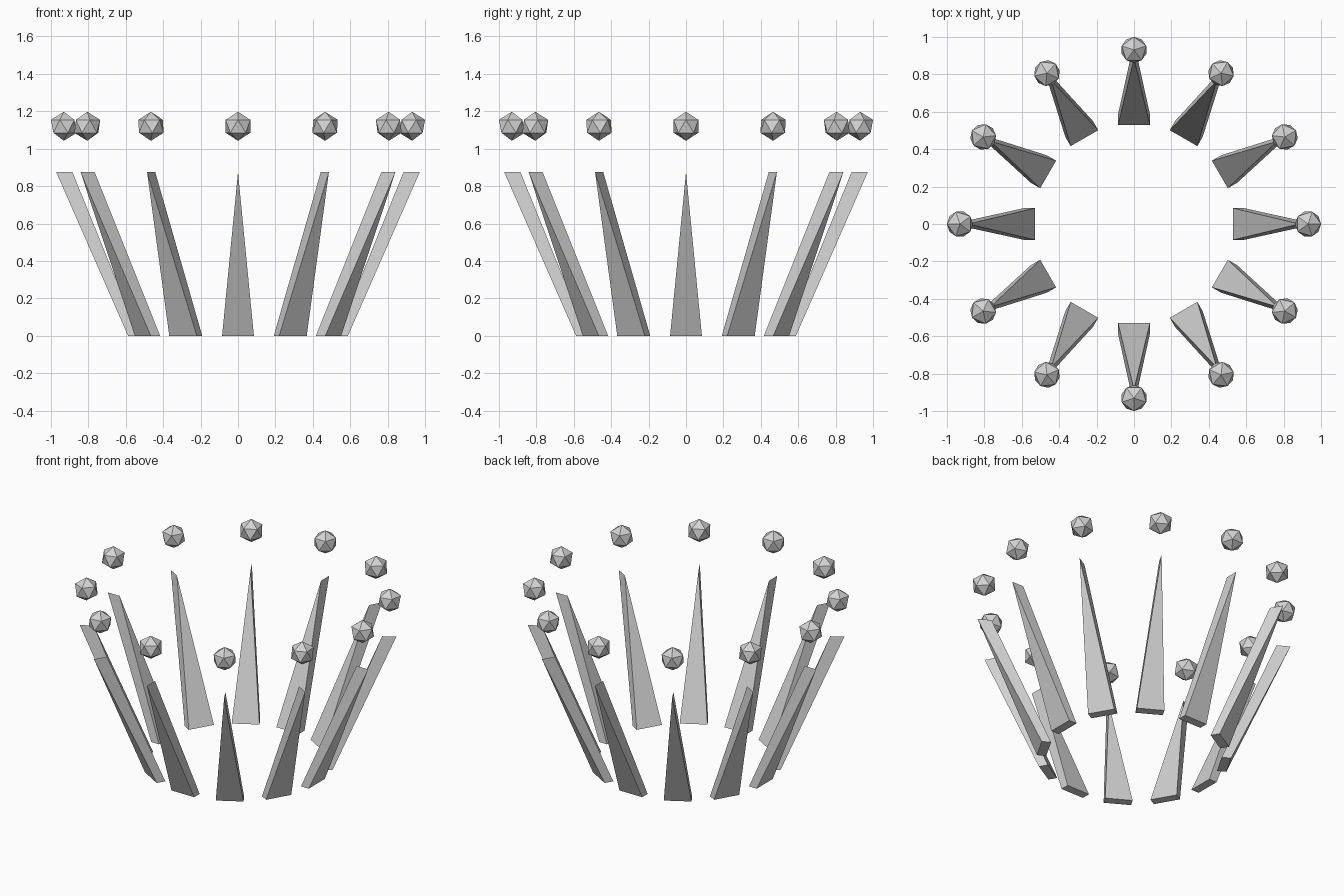
import bpy
import bmesh
import math
from mathutils import Matrix

cube = bpy.data.objects.get("Cube")
if cube:
    bpy.data.objects.remove(cube)

COUNT = 12            # spikes around the ring
HEIGHT = 0.875        # spike height
HALF_WIDTH = 0.085    # half of the spike base width
BALL_RADIUS = 0.0775
BALL_RING = 0.931
BALL_Z = 1.12

grey = bpy.data.materials.new("light_grey")
grey.use_nodes = True
colour = (0.65, 0.65, 0.65, 1)
grey.diffuse_color = colour
grey.node_tree.nodes["Principled BSDF"].inputs["Base Color"].default_value = colour


def finish_mesh(bm, name):
    bmesh.ops.recalc_face_normals(bm, faces=bm.faces[:])
    mesh = bpy.data.meshes.new(name)
    bm.to_mesh(mesh)
    bm.free()
    mesh.materials.append(grey)
    return mesh


# Spike: a triangular slab leaning outwards, with a sharp edge at the tip
def spike_mesh():
    bm = bmesh.new()
    sides = []
    for base_r, tip_r in ((0.53, 0.885), (0.588, 0.972)):
        sides.append([bm.verts.new(p) for p in (
            (base_r, -HALF_WIDTH, 0), (base_r, HALF_WIDTH, 0), (tip_r, 0, HEIGHT))])
    inner, outer = sides
    bm.faces.new(inner)
    bm.faces.new(outer)
    for i in range(3):
        j = (i + 1) % 3
        bm.faces.new((inner[i], inner[j], outer[j], outer[i]))
    return finish_mesh(bm, "spike")


# Ball: a flat-faced icosahedron floating above the tip
def ball_mesh():
    bm = bmesh.new()
    bmesh.ops.create_icosphere(bm, subdivisions=1, radius=BALL_RADIUS,
                               matrix=Matrix.Translation((BALL_RING, 0, BALL_Z)))
    return finish_mesh(bm, "ball")


# Ring of spikes and balls
parts = {"spike": spike_mesh(), "ball": ball_mesh()}
for i in range(COUNT):
    for name, mesh in parts.items():
        obj = bpy.data.objects.new(f"{name}_{i + 1}", mesh)
        obj.rotation_euler.z = math.tau * i / COUNT
        bpy.context.collection.objects.link(obj)
